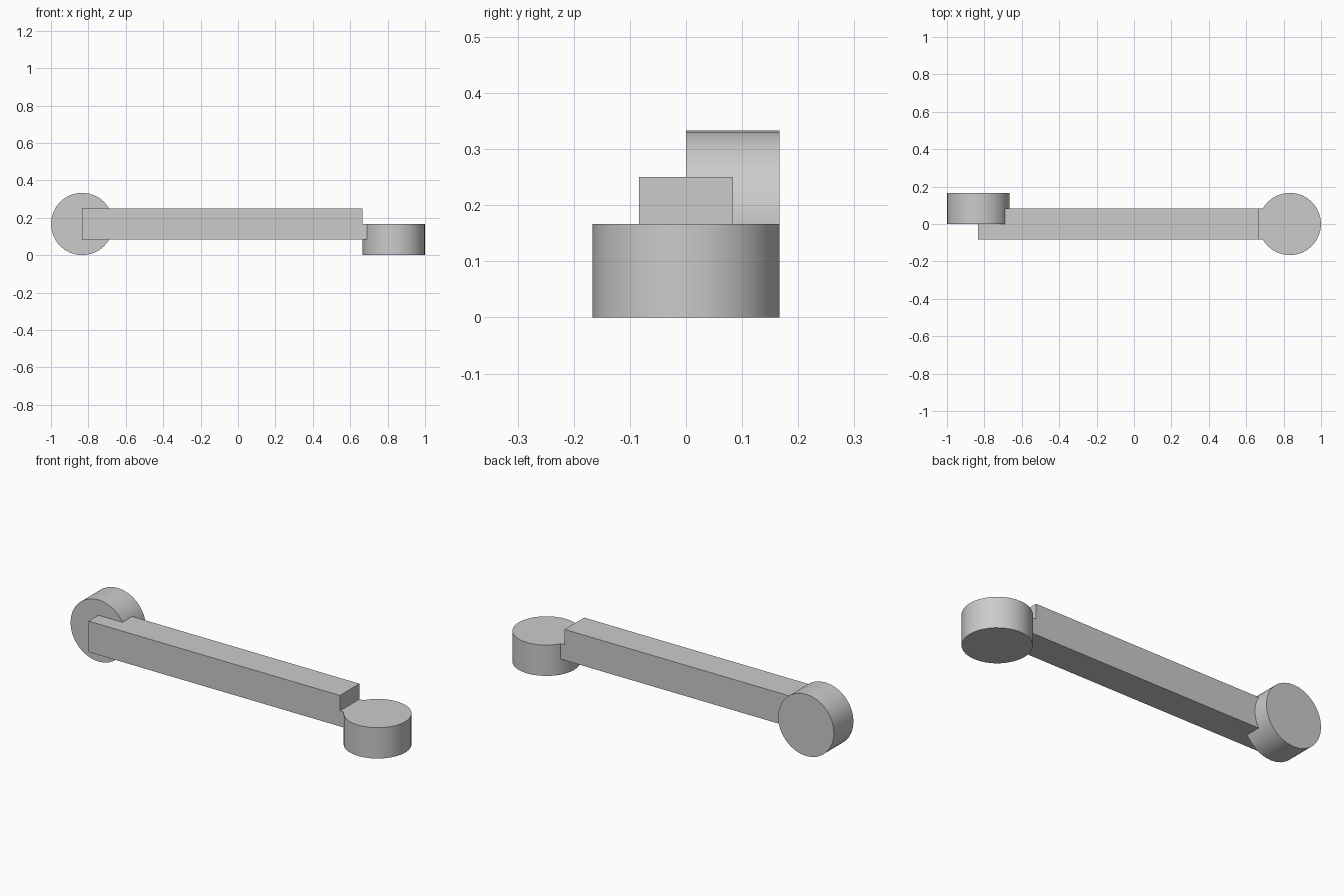
import bpy
import bmesh
from math import pi, radians

cube = bpy.data.objects.get("Cube")
if cube:
    bpy.data.objects.remove(cube, do_unlink=True)

R = 1 / 6          # boss radius and thickness
H = R / 2          # half width of the bar
END = 1 - R        # distance of boss centres from the middle

grey = bpy.data.materials.new("light_grey")
grey.use_nodes = True
grey.diffuse_color = (0.6, 0.6, 0.6, 1)
grey.node_tree.nodes["Principled BSDF"].inputs["Base Color"].default_value = grey.diffuse_color


def boss(name, location, tilt=0):
    bpy.ops.mesh.primitive_cylinder_add(vertices=32, radius=R, depth=R,
                                        location=location, rotation=(tilt, 0, 0))
    ob = bpy.context.object
    ob.name = name
    ob.data.materials.append(grey)
    return ob


# Bar: stepped side profile with a low tongue running into the flat boss
profile = [(-END, H), (END - H, H), (END - H, R), (END - R, R),
           (END - R, R + H), (-END, R + H)]
bm = bmesh.new()
face = bm.faces.new([bm.verts.new((x, -H, z)) for x, z in profile])
side = bmesh.ops.extrude_face_region(bm, geom=[face])["geom"]
bmesh.ops.translate(bm, vec=(0, R, 0),
                    verts=[v for v in side if isinstance(v, bmesh.types.BMVert)])
bmesh.ops.recalc_face_normals(bm, faces=bm.faces)
mesh = bpy.data.meshes.new("connecting_bar")
bm.to_mesh(mesh)
bm.free()
mesh.materials.append(grey)
bar = bpy.data.objects.new("connecting_bar", mesh)
bpy.context.collection.objects.link(bar)

# Round bosses: upright disc lapped behind one end, flat disc under the other
bosses = [boss("upright_boss", (-END, H, R), pi / 2),
          boss("flat_boss", (END, 0, H))]

# Fuse the bosses and the bar into one clean solid
bpy.ops.object.select_all(action="DESELECT")
bar.select_set(True)
bpy.context.view_layer.objects.active = bar
for part in bosses:
    mod = bar.modifiers.new("fuse", "BOOLEAN")
    mod.operation = "UNION"
    mod.solver = "EXACT"
    mod.object = part
    bpy.ops.object.modifier_apply(modifier=mod.name)
    bpy.data.objects.remove(part, do_unlink=True)

bpy.ops.object.shade_smooth_by_angle(angle=radians(30))
